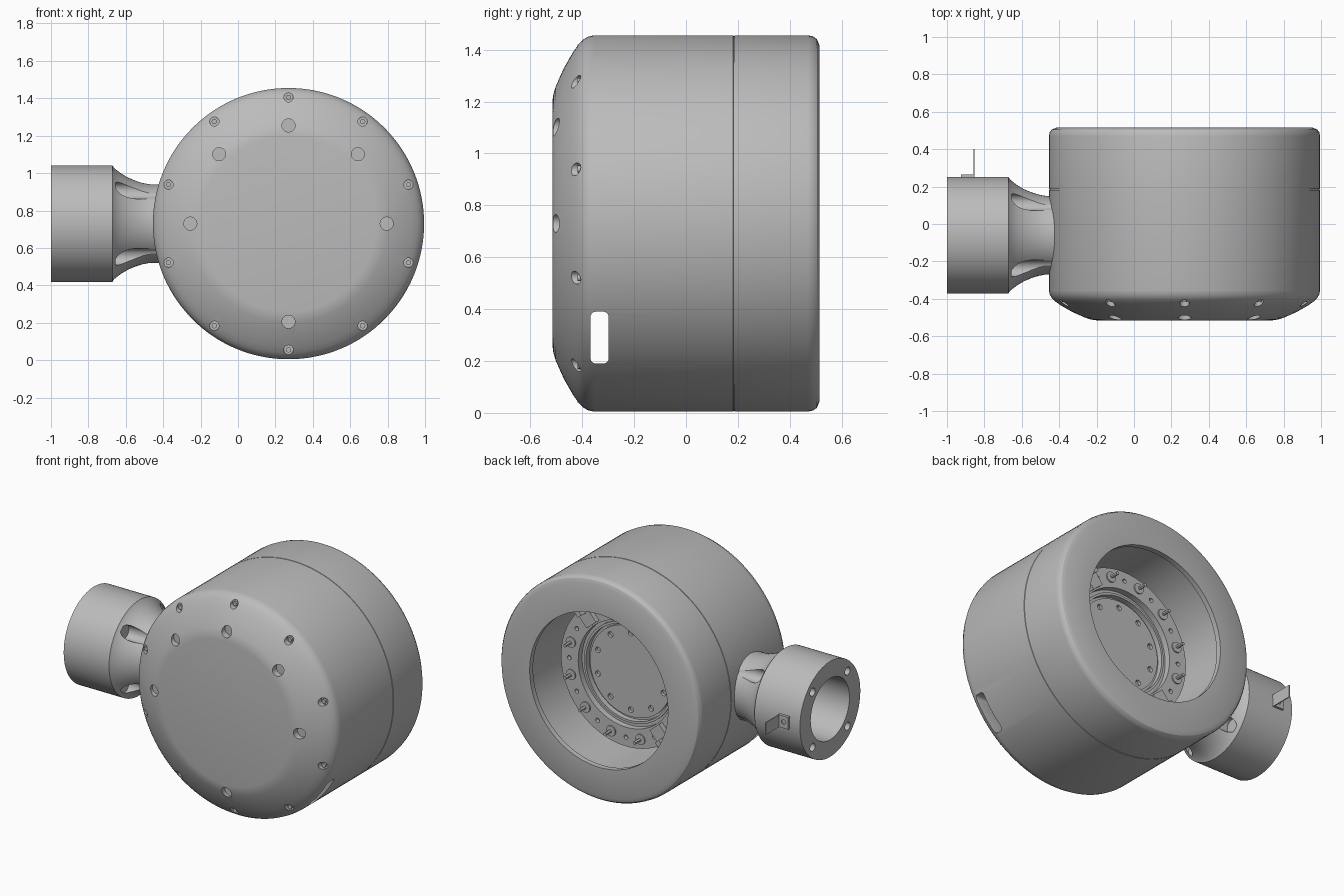
import bpy, bmesh
from math import pi, radians, sin, cos
from mathutils import Matrix, Vector

old = bpy.data.objects.get("Cube")
if old:
    bpy.data.objects.remove(old, do_unlink=True)

steel = bpy.data.materials.new("plain grey")
steel.use_nodes = True
GREY = (0.5, 0.5, 0.5, 1)
steel.diffuse_color = GREY
steel.node_tree.nodes["Principled BSDF"].inputs["Base Color"].default_value = GREY

# Local z axis becomes world y for the drum and world x for the arm
DRUM = Matrix.Translation((0.27, 0, 0.73)) @ Matrix.Rotation(-pi / 2, 4, 'X')
ARM = Matrix.Translation((0, -0.06, 0.73)) @ Matrix.Rotation(pi / 2, 4, 'Y')


def finish(bm, name):
    bmesh.ops.recalc_face_normals(bm, faces=bm.faces)
    mesh = bpy.data.meshes.new(name)
    bm.to_mesh(mesh)
    bm.free()
    mesh.materials.append(steel)
    ob = bpy.data.objects.new(name, mesh)
    bpy.context.collection.objects.link(ob)
    return ob


def lathe(name, profile, frame, steps=128):
    """Closed (radius, height) profile spun about the frame's z axis."""
    bm = bmesh.new()
    verts = [bm.verts.new((r, 0, h)) for r, h in profile]
    edges = [bm.edges.new(pair) for pair in zip(verts, verts[1:])]
    if profile[0][0] > 0:
        edges.append(bm.edges.new((verts[-1], verts[0])))
    bmesh.ops.spin(bm, geom=verts + edges, axis=(0, 0, 1), cent=(0, 0, 0),
                   angle=2 * pi, steps=steps, use_merge=True)
    bmesh.ops.remove_doubles(bm, verts=bm.verts, dist=1e-5)
    bmesh.ops.transform(bm, matrix=frame, verts=bm.verts)
    return finish(bm, name)


def pegs(bm, frame, ring, angles, radius, low, high, sides=20):
    """Cylinders along the frame's z axis, placed on a ring."""
    for a in angles:
        t = radians(a)
        spot = Matrix.Translation((ring * cos(t), -ring * sin(t), (low + high) / 2))
        bmesh.ops.create_cone(bm, cap_ends=True, segments=sides, radius1=radius,
                              radius2=radius, depth=high - low, matrix=frame @ spot)


def box(bm, centre, size, turn=Matrix()):
    m = Matrix.Translation(centre) @ turn @ Matrix.Diagonal((*size, 1))
    return bmesh.ops.create_cube(bm, size=1, matrix=m)["verts"]


def carve(ob, bm):
    cutter = finish(bm, ob.name + "_cutter")
    cutter.hide_render = True
    mod = ob.modifiers.new("cut", 'BOOLEAN')
    mod.operation, mod.solver, mod.object = 'DIFFERENCE', 'EXACT', cutter
    bpy.context.view_layer.objects.active = ob
    bpy.ops.object.modifier_apply(modifier=mod.name)
    bpy.data.objects.remove(cutter, do_unlink=True)


def smooth(ob):
    bpy.ops.object.select_all(action='DESELECT')
    ob.select_set(True)
    bpy.context.view_layer.objects.active = ob
    bpy.ops.object.shade_smooth_by_angle(angle=radians(30))


def around(count, start=0):
    return [start + i * 360 / count for i in range(count)]


# Drum housing: domed cover, rounded rear rim, open back and front cavity
housing = lathe("drum_housing", [
    (0, -.515), (.47, -.515), (.5, -.511), (.53, -.502), (.6, -.47), (.66, -.436),
    (.69, -.415), (.708, -.398), (.72, -.378), (.725, -.355),
    (.725, .182), (.722, .183), (.722, .186), (.725, .187),
    (.725, .47), (.721, .49), (.71, .505), (.685, .515),
    (.5, .515), (.5, .48), (.53, .48), (.53, -.26), (.66, -.26), (.66, -.34),
    (.64, -.36), (.47, -.44), (0, -.44)], DRUM)

COVER_RING = around(10, 90)
bm = bmesh.new()
pegs(bm, DRUM, .675, COVER_RING, .025, -.405, -.6)
pegs(bm, DRUM, .525, (0, 45, 90, 135, 180, 270), .035, -.47, -.6)
# Rounded slot through both flanks
slot = box(bm, (.27, -.333, .29), (1.8, .07, .2))
long_edges = [e for e in {e for v in slot for e in v.link_edges}
              if abs(e.verts[0].co.x - e.verts[1].co.x) > 1]
bmesh.ops.bevel(bm, geom=long_edges, offset=.02, segments=4, affect='EDGES', profile=.5)
carve(housing, bm)
smooth(housing)

bm = bmesh.new()
pegs(bm, DRUM, .675, COVER_RING, .014, -.418, -.38)
smooth(finish(bm, "cover_screws"))

# Stepped hub inside the open back
hub = lathe("inner_hub", [
    (0, .185), (.295, .185), (.295, .17), (.31, .17), (.31, .205), (.325, .205),
    (.325, .195), (.345, .195), (.345, .235), (.47, .235), (.47, .05), (.535, .05),
    (.535, -.27), (0, -.27)], DRUM, 96)
bm = bmesh.new()
pegs(bm, DRUM, .25, around(10, 90), .018, .165, .3)
pegs(bm, DRUM, .41, around(12, 0), .014, .21, .3)
carve(hub, bm)
smooth(hub)

# Hub bolts: washer with a raised socket head
bm = bmesh.new()
bolt_angles = [a for a in around(12, 15) if a not in (45, 225)]
pegs(bm, DRUM, .41, bolt_angles, .034, .225, .243)
pegs(bm, DRUM, .41, bolt_angles, .022, .235, .257)
bolts = finish(bm, "hub_bolts")
bm = bmesh.new()
pegs(bm, DRUM, .41, bolt_angles, .011, .246, .3, 6)
carve(bolts, bm)
smooth(bolts)

# Two stepped brackets bridging ring and wall
bm = bmesh.new()
for a in (50, 230):
    t = radians(a)
    turn = Matrix.Rotation(-t, 4, 'Y')
    out = Vector((cos(t), 0, sin(t)))
    base = Vector((.27, 0, .73))
    box(bm, base + out * .44 + Vector((0, .25, 0)), (.17, .035, .09), turn)
    box(bm, base + out * .48 + Vector((0, .285, 0)), (.09, .06, .035), turn)
finish(bm, "hub_brackets")

# Arm: collar with a bore and a flared neck running into the drum
arm = lathe("arm", [
    (0, -.56), (.2, -.56), (.2, -1), (.312, -1), (.312, -.672), (.295, -.66),
    (.268, -.625), (.247, -.59), (.23, -.55), (.217, -.51), (.21, -.47),
    (.21, -.38), (0, -.38)], ARM, 96)
bm = bmesh.new()
DIAGONALS = around(4, 45)
pegs(bm, ARM, .25, DIAGONALS, .045, -.655, -.3, 32)
pegs(bm, ARM, .255, DIAGONALS, .026, -1.1, -.9)
carve(arm, bm)
smooth(arm)

# Clip on the rear of the collar: drilled foot and upright tab
bm = bmesh.new()
box(bm, (-.89, .25, .74), (.07, .03, .08))
foot = finish(bm, "clip_foot")
bm = bmesh.new()
pegs(bm, Matrix.Translation((-.89, 0, .74)) @ Matrix.Rotation(-pi / 2, 4, 'X'),
     0, (0,), .015, .257, .3)
carve(foot, bm)
bm = bmesh.new()
box(bm, (-.856, .32, .74), (.006, .16, .08))
finish(bm, "clip_tab")
